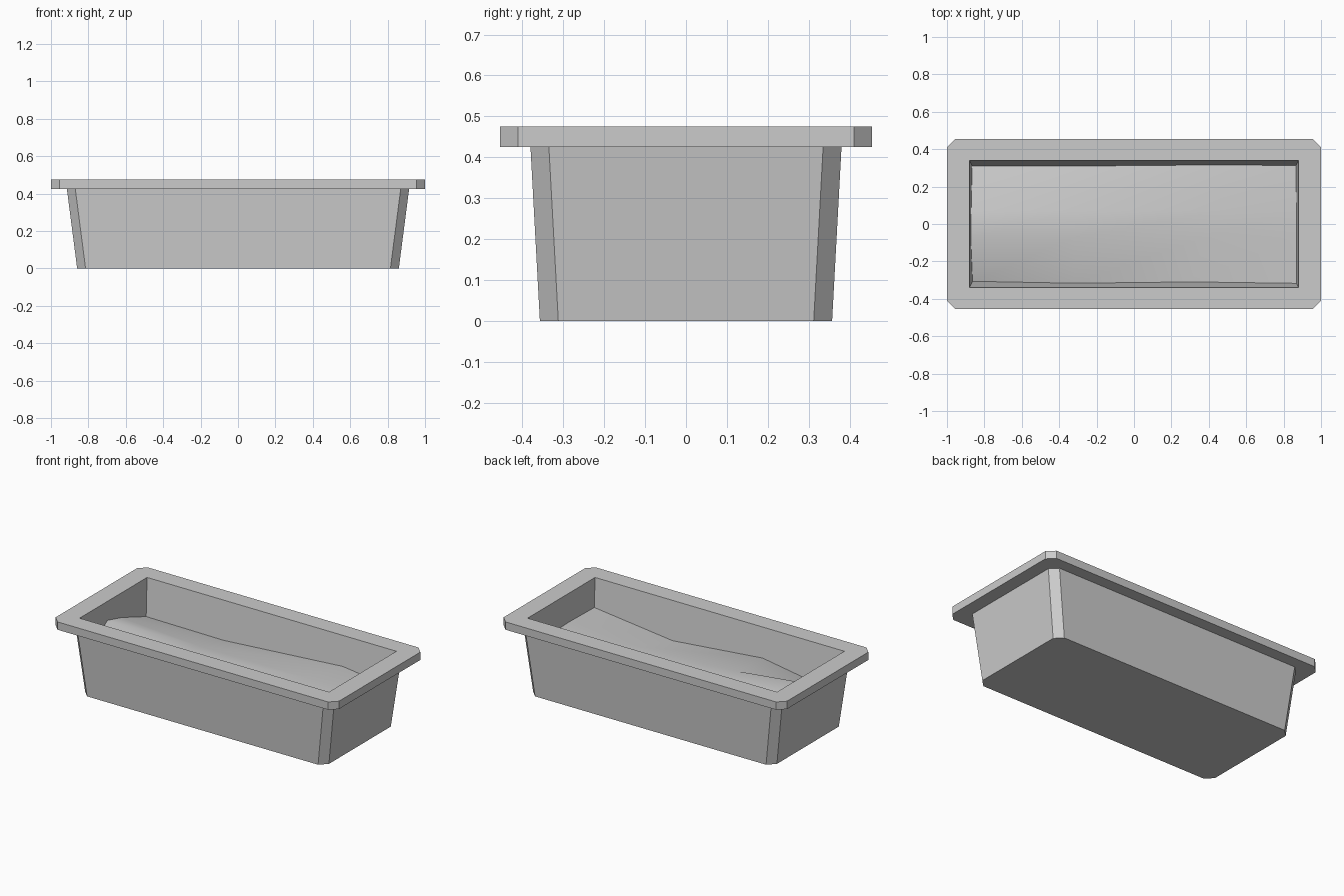
import bpy, bmesh

default = bpy.data.objects.get("Cube")
if default:
    bpy.data.objects.remove(default, do_unlink=True)

grey = bpy.data.materials.new("plain grey")
grey.use_nodes = True
grey.diffuse_color = (0.6, 0.6, 0.6, 1)
grey.node_tree.nodes["Principled BSDF"].inputs["Base Color"].default_value = (0.6, 0.6, 0.6, 1)

RIM_TOP = 0.475


def make_object(name, bm):
    mesh = bpy.data.meshes.new(name)
    bm.to_mesh(mesh)
    bm.free()
    mesh.materials.append(grey)
    obj = bpy.data.objects.new(name, mesh)
    bpy.context.collection.objects.link(obj)
    return obj


def ring(bm, hx, hy, cut, z):
    """Rectangle with cut corners, counter-clockwise."""
    pts = [(hx, cut - hy), (hx, hy - cut), (hx - cut, hy), (cut - hx, hy),
           (-hx, hy - cut), (-hx, cut - hy), (cut - hx, -hy), (hx - cut, -hy)]
    return [bm.verts.new((x, y, z)) for x, y in pts]


def inner_half(z):
    """Half size of the tapering inside at a height."""
    depth = RIM_TOP - z
    return 0.88 - 0.063 * depth, 0.34 - 0.127 * depth


# Trough: outer walls, overhanging rim and inside walls in one skin
bm = bmesh.new()
floor_z = 0.15
sections = [(0.86, 0.357, 0.045, 0),
            (0.915, 0.38, 0.045, 0.425),
            (1.0, 0.455, 0.045, 0.425),
            (1.0, 0.455, 0.045, RIM_TOP),
            (*inner_half(RIM_TOP), 0, RIM_TOP),
            (*inner_half(floor_z), 0, floor_z)]
rings = [ring(bm, *s) for s in sections]
for low, high in zip(rings, rings[1:]):
    for i in range(8):
        j = (i + 1) % 8
        bm.faces.new((low[i], low[j], high[j], high[i]))
bm.faces.new(rings[0][::-1])
bm.faces.new(rings[-1])
bmesh.ops.remove_doubles(bm, verts=bm.verts[:], dist=0.0005)
bmesh.ops.recalc_face_normals(bm, faces=bm.faces[:])
make_object("planter_trough", bm)

# Soil: coarse uneven sheet whose edge follows the inside walls
heights = [(0.21, 0.29, 0.235, 0.295),
           (0.36, 0.30, 0.27, 0.30),
           (0.325, 0.29, 0.29, 0.295),
           (0.24, 0.235, 0.29, 0.25)]
bm = bmesh.new()
grid = []
for r, row in enumerate(heights):
    line = []
    for c, z in enumerate(row):
        hx, hy = inner_half(z)
        x = (-hx - 0.002, -0.32, 0.31 + 0.07 * r, hx + 0.002)[c]
        y = (-hy - 0.002, -0.07, 0.07, hy + 0.002)[r]
        line.append(bm.verts.new((x, y, z)))
    grid.append(line)
for r in range(3):
    for c in range(3):
        face = bm.faces.new((grid[r][c], grid[r][c + 1],
                             grid[r + 1][c + 1], grid[r + 1][c]))
        face.smooth = True
make_object("soil", bm)
